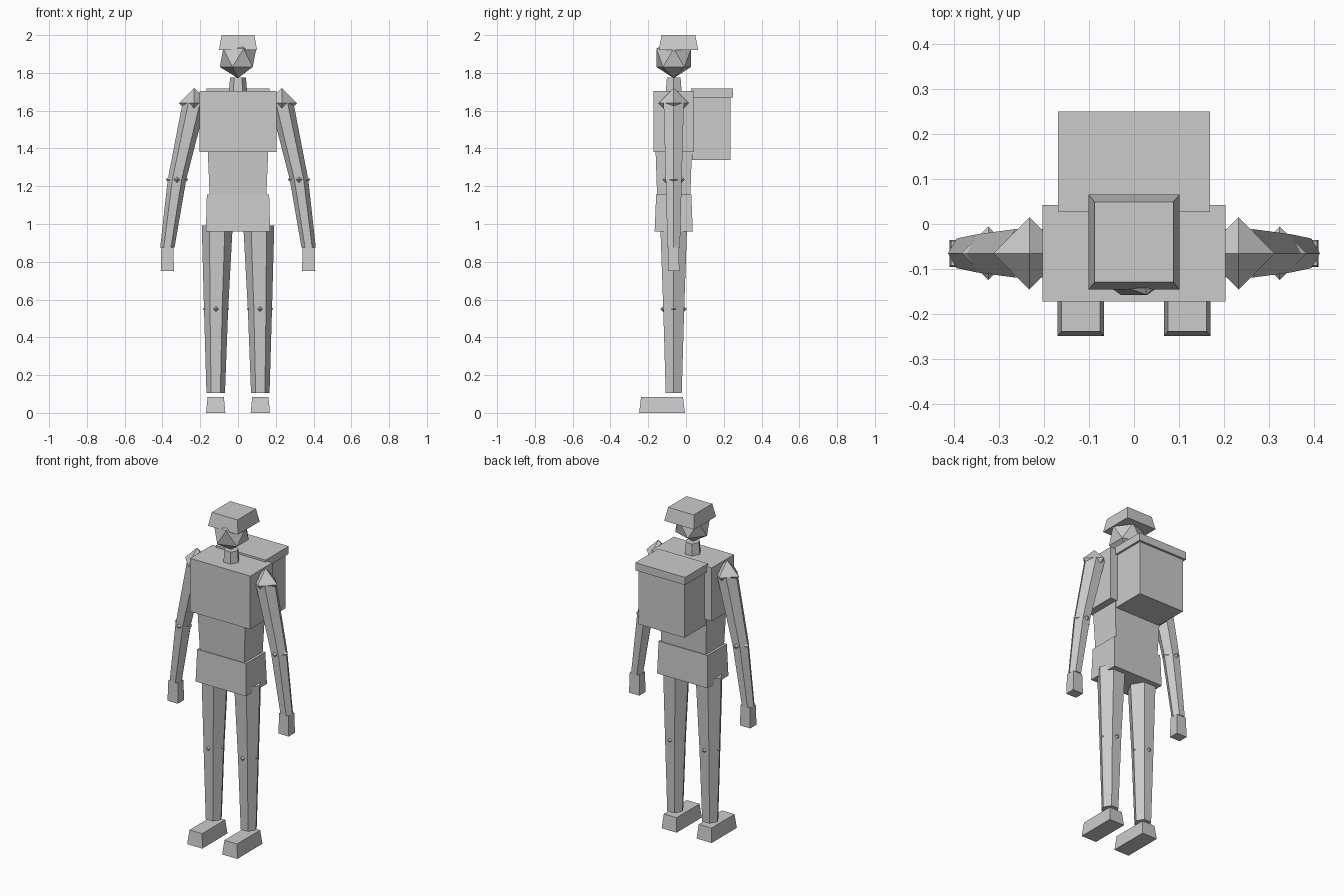
import bpy, bmesh
from math import pi
from mathutils import Vector, Matrix

cube = bpy.data.objects.get("Cube")
if cube:
    bpy.data.objects.remove(cube, do_unlink=True)

grey = bpy.data.materials.new("plain_grey")
grey.use_nodes = True
COLOUR = (0.6, 0.6, 0.6, 1)
grey.diffuse_color = COLOUR
grey.node_tree.nodes["Principled BSDF"].inputs["Base Color"].default_value = COLOUR

MID_Y = -0.065  # depth of the body's centre line


def finish(name, bm):
    bmesh.ops.recalc_face_normals(bm, faces=bm.faces)
    mesh = bpy.data.meshes.new(name)
    bm.to_mesh(mesh)
    bm.free()
    mesh.materials.append(grey)
    obj = bpy.data.objects.new(name, mesh)
    bpy.context.collection.objects.link(obj)
    return obj


def block(name, x, y, z, half_x, half_y, z0, z1, taper_x=0.0, taper_y=0.0):
    """Box from z0 to z1 whose top is drawn in by the tapers on each side."""
    bm = bmesh.new()
    bmesh.ops.create_cube(bm, size=2)
    for v in bm.verts:
        top = v.co.z > 0
        v.co = (x + v.co.x * (half_x - taper_x * top),
                y + v.co.y * (half_y - taper_y * top),
                z + (z1 if top else z0))
    return finish(name, bm)


def limb(name, start, end, r0, r1):
    """Six-sided tapered prism with level ends and corners pointing sideways."""
    bm = bmesh.new()
    rings = []
    for centre, r in ((start, r0), (end, r1)):
        ring = [Vector(centre) + Matrix.Rotation(i * pi / 3, 3, "Z") @ Vector((r, 0, 0))
                for i in range(6)]
        rings.append([bm.verts.new(p) for p in ring])
    bm.faces.new(rings[0])
    bm.faces.new(rings[1])
    for i in range(6):
        j = (i + 1) % 6
        bm.faces.new((rings[0][i], rings[0][j], rings[1][j], rings[1][i]))
    return finish(name, bm)


def joint(name, centre, r):
    """Eight-faced diamond."""
    bm = bmesh.new()
    bmesh.ops.create_uvsphere(bm, u_segments=4, v_segments=2, radius=r,
                              matrix=Matrix.Translation(centre))
    return finish(name, bm)


# Head, helmet and neck
bm = bmesh.new()
bmesh.ops.create_icosphere(bm, subdivisions=1, radius=0.108,
                           matrix=Matrix.Translation((0, MID_Y, 1.88)))
finish("head", bm)
block("helmet", 0, -0.04, 0, 0.101, 0.105, 1.92, 2.0, 0.014, 0.016)
limb("neck", (0, MID_Y, 1.69), (0, MID_Y, 1.775), 0.049, 0.042)

# Trunk
block("chest", 0, MID_Y, 0, 0.203, 0.107, 1.38, 1.705)
block("abdomen", 0, MID_Y, 0, 0.15, 0.088, 1.15, 1.385, -0.01, -0.008)
block("pelvis", 0, MID_Y, 0, 0.17, 0.101, 0.96, 1.155, 0.005, 0.008)

# Backpack
block("pack_body", 0, 0.133, 0, 0.155, 0.102, 1.34, 1.672)
block("pack_lid", 0, 0.138, 0, 0.168, 0.111, 1.67, 1.717)

# Arms and legs on both sides
for side, s in (("left", 1), ("right", -1)):
    shoulder = (s * 0.232, MID_Y, 1.64)
    elbow = (s * 0.323, MID_Y, 1.235)
    wrist = (s * 0.374, MID_Y, 0.875)
    joint(side + "_shoulder", shoulder, 0.08)
    limb(side + "_upper_arm", shoulder, elbow, 0.062, 0.049)
    joint(side + "_elbow", elbow, 0.059)
    limb(side + "_forearm", elbow, wrist, 0.049, 0.038)
    block(side + "_hand", s * 0.374, MID_Y, 0, 0.035, 0.03, 0.752, 0.875, 0.003, 0.003)

    hip = (s * 0.11, MID_Y, 0.993)
    knee = (s * 0.116, MID_Y, 0.55)
    ankle = (s * 0.118, MID_Y, 0.105)
    limb(side + "_thigh", hip, knee, 0.082, 0.064)
    joint(side + "_knee", knee, 0.07)
    limb(side + "_shin", knee, ankle, 0.064, 0.049)
    block(side + "_foot", s * 0.118, -0.127, 0, 0.051, 0.121, 0, 0.085, 0.008, 0.01)
